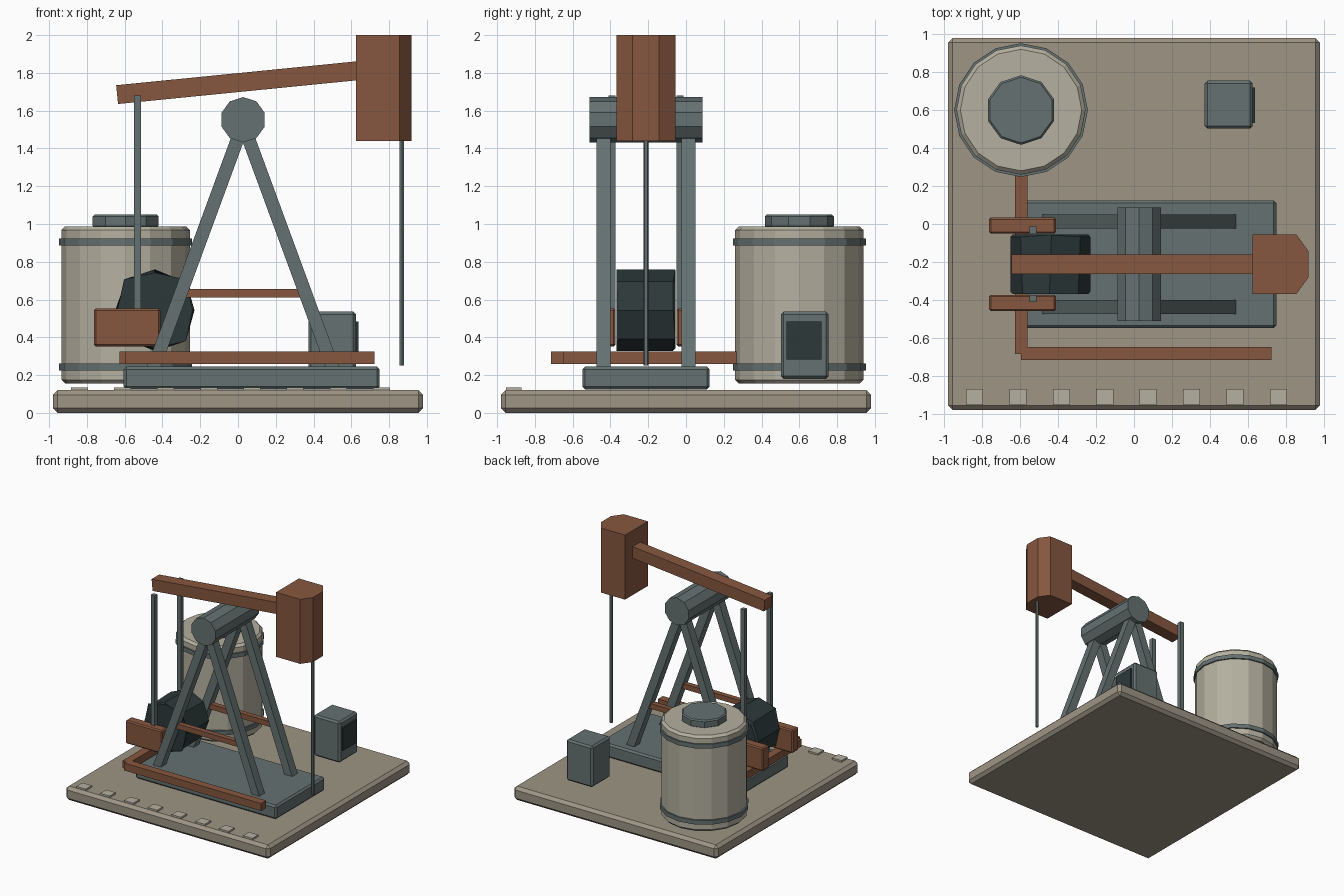
import bpy, bmesh, math
from mathutils import Vector, Matrix

if "Cube" in bpy.data.objects:
    bpy.data.objects.remove(bpy.data.objects["Cube"])


def mat(name, r, g, b):
    m = bpy.data.materials.new(name)
    m.diffuse_color = (r, g, b, 1)
    m.use_nodes = True
    m.node_tree.nodes["Principled BSDF"].inputs["Base Color"].default_value = m.diffuse_color
    return m


TAN = mat("sand_concrete", .34, .30, .235)
PALE = mat("pale_paint", .46, .435, .35)
STEEL = mat("grey_steel", .13, .165, .165)
DARK = mat("dark_steel", .026, .04, .042)
RUST = mat("rust_paint", .24, .095, .05)


def finish(name, bm, material, bevel=0):
    if bevel:
        # bevel only sharp edges of the primitive's rims
        sharp = [e for e in bm.edges if e.calc_face_angle(0) > math.radians(50)]
        bmesh.ops.bevel(bm, geom=sharp, offset=bevel, segments=1, affect='EDGES', profile=.5)
    bmesh.ops.recalc_face_normals(bm, faces=bm.faces)
    me = bpy.data.meshes.new(name)
    bm.to_mesh(me)
    bm.free()
    me.materials.append(material)
    ob = bpy.data.objects.new(name, me)
    bpy.context.collection.objects.link(ob)
    return ob


def box(name, xs, ys, zs, material, bevel=0):
    bm = bmesh.new()
    bmesh.ops.create_cube(bm, size=1)
    for v in bm.verts:
        v.co = [(a + b) / 2 + c * (b - a) for c, (a, b) in zip(v.co, (xs, ys, zs))]
    return finish(name, bm, material, bevel)


def bar(name, a, b, width, depth, material):
    # rectangular bar in an XZ plane; width across, depth along y
    a, b = Vector(a), Vector(b)
    d = (b - a).normalized()
    side = Vector((0, 1, 0))
    rot = Matrix((side.cross(d), side, d)).transposed().to_4x4()
    bm = bmesh.new()
    bmesh.ops.create_cube(bm, size=1)
    bmesh.ops.scale(bm, vec=(width, depth, (b - a).length), verts=bm.verts)
    bm.transform(Matrix.Translation((a + b) / 2) @ rot)
    return finish(name, bm, material)


def prism(name, profile, height, material, matrix, bevel=0):
    # closed profile in XY extruded along z, then placed
    bm = bmesh.new()
    f = bm.faces.new([bm.verts.new((x, y, 0)) for x, y in profile])
    top = bmesh.ops.extrude_face_region(bm, geom=[f])["geom"]
    bmesh.ops.translate(bm, vec=(0, 0, height),
                        verts=[v for v in top if isinstance(v, bmesh.types.BMVert)])
    bm.transform(matrix)
    return finish(name, bm, material, bevel)


def ngon(r, n):
    return [(r * math.sin(i * math.tau / n), r * math.cos(i * math.tau / n)) for i in range(n)]


def drum_z(name, x, y, z0, z1, r, n, material, bevel=0):
    return prism(name, ngon(r, n), z1 - z0, material, Matrix.Translation((x, y, z0)), bevel)


def drum_y(name, x, z, y0, y1, r, n, material, bevel=0):
    m = Matrix.Translation((x, y1, z)) @ Matrix.Rotation(math.pi / 2, 4, 'X')
    return prism(name, ngon(r, n), y1 - y0, material, m, bevel)


CY = -.212  # centre plane of the pump

# ground slab, edge tiles and skid
box("base_slab", (-.98, .98), (-.98, .98), (0, .12), TAN, .025)
for i in range(8):
    x = -.84 + i * .2286
    box(f"edge_tile_{i}", (x - .045, x + .045), (-.953, -.87), (.115, .135), PALE)
box("skid", (-.605, .75), (CY - .337, CY + .337), (.125, .245), STEEL, .015)

# A-frames, cross bars, pitman rods and counterweights on both sides
for s, side in ((-1, "front"), (1, "back")):
    y = CY + s * .225
    for d, end in ((-1, "left"), (1, "right")):
        bar(f"{side}_{end}_leg", (.027 + d * .48, y, .225), (.027, y, 1.53), .07, .075, STEEL)
    box(f"{side}_cross_bar", (-.31, .36), (y - .022, y + .022), (.61, .655), RUST)
    y = CY + s * .18
    box(f"{side}_pitman_rod", (-.55, -.513), (y - .018, y + .018), (.5, 1.68), STEEL)
    y = CY + s * .204
    box(f"{side}_counterweight", (-.763, -.41), (y - .043, y + .043), (.352, .552), RUST, .01)

# saddle bearing and gearbox drum
drum_y("saddle_bearing", .027, 1.552, CY - .3, CY + .3, .12, 10, STEEL)
drum_y("gear_drum", -.44, .543, CY - .157, CY + .157, .215, 8, DARK, .015)

# walking beam, head and hanging rod
bar("walking_beam", (-.64, CY, 1.685), (.66, CY, 1.814), .1, .105, RUST)
head = [(.624, -.157), (.855, -.157), (.918, -.07), (.918, .07), (.855, .157), (.624, .157)]
prism("beam_head", head, .56, RUST, Matrix.Translation((0, CY, 1.44)))
drum_z("polished_rod", .868, CY, .25, 1.46, .014, 6, STEEL)

# storage tank with bands and hatch
TX, TY = -.595, .6
drum_z("tank_body", TX, TY, .155, .988, .34, 16, PALE, .02)
for name, z in (("lower_tank_band", .225), ("upper_tank_band", .886)):
    drum_z(name, TX, TY, z, z + .037, .352, 16, STEEL)
drum_z("tank_hatch", TX, TY, .98, 1.05, .183, 10, STEEL, .01)

# control box
box("control_box", (.372, .625), (.502, .755), (.18, .537), STEEL, .015)
box("control_panel", (.615, .638), (.532, .718), (.283, .483), DARK)

# flow pipes
box("tank_pipe", (-.628, -.56), (-.685, .28), (.26, .325), RUST)
box("front_pipe", (-.595, .723), (-.715, -.647), (.26, .325), RUST)
